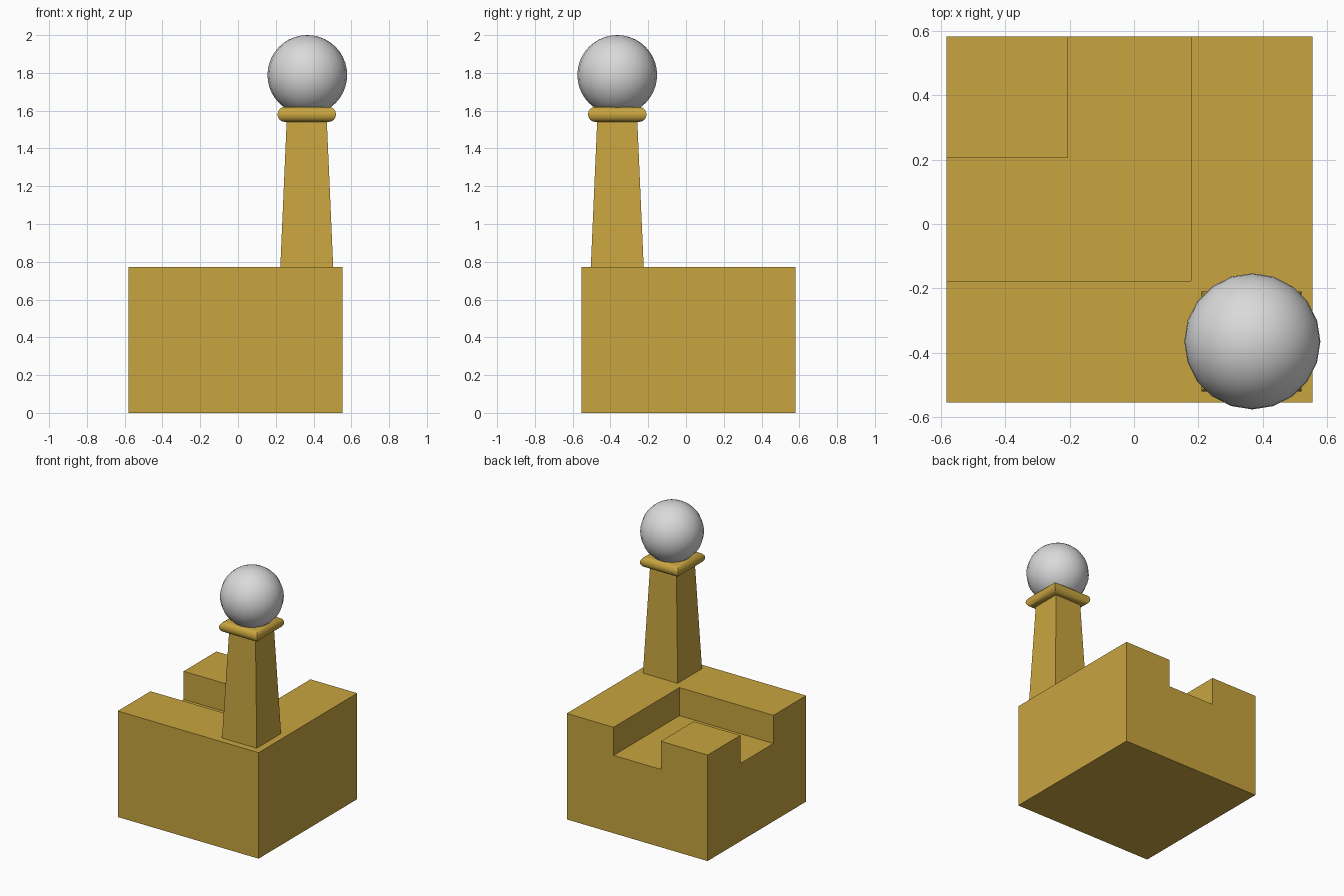
import bpy
import bmesh
import math

cube = bpy.data.objects.get("Cube")
if cube:
    bpy.data.objects.remove(cube, do_unlink=True)


def material(name, rgb):
    mat = bpy.data.materials.new(name)
    mat.use_nodes = True
    mat.diffuse_color = (*rgb, 1)
    mat.node_tree.nodes["Principled BSDF"].inputs["Base Color"].default_value = (*rgb, 1)
    return mat


def finish(bm, name, mat):
    bmesh.ops.recalc_face_normals(bm, faces=bm.faces)
    mesh = bpy.data.meshes.new(name)
    bm.to_mesh(mesh)
    bm.free()
    mesh.materials.append(mat)
    obj = bpy.data.objects.new(name, mesh)
    bpy.context.collection.objects.link(obj)
    return obj


def loft(name, rings, mat):
    """Skin a stack of matching closed outlines and cap both ends."""
    bm = bmesh.new()
    loops = [[bm.verts.new(p) for p in ring] for ring in rings]
    for low, high in zip(loops, loops[1:]):
        for i in range(len(low)):
            j = (i + 1) % len(low)
            bm.faces.new((low[i], low[j], high[j], high[i]))
    bm.faces.new(loops[0])
    bm.faces.new(loops[-1])
    return finish(bm, name, mat)


def prism(name, outline, z0, z1, mat):
    return loft(name, [[(x, y, z) for x, y in outline] for z in (z0, z1)], mat)


def square(half, z):
    return [(PX + sx * half, PY + sy * half, z)
            for sx, sy in ((-1, -1), (1, -1), (1, 1), (-1, 1))]


def smooth(obj, degrees):
    bpy.ops.object.select_all(action="DESELECT")
    obj.select_set(True)
    bpy.context.view_layer.objects.active = obj
    bpy.ops.object.shade_smooth_by_angle(angle=math.radians(degrees))


gold = material("gold", (0.58, 0.376, 0.051))
silver = material("light grey", (0.7, 0.7, 0.7))

LO, HI = -0.581, 0.554      # base extents in x, mirrored in y
IN, OUT = -0.204, 0.177     # channel walls
TOP, FLOOR = 0.772, 0.567
PX, PY = 0.364, -0.364      # pillar axis
FAR = -1.0

# Base block with an L-shaped channel around the back corner
base = prism("base", [(LO, -HI), (HI, -HI), (HI, -LO), (LO, -LO)], 0, TOP, gold)
cutter = prism("channel_cutter",
               [(FAR, -OUT), (OUT, -OUT), (OUT, -FAR), (IN, -FAR), (IN, -IN), (FAR, -IN)],
               FLOOR, 1, gold)
cutter.hide_render = True
cut = base.modifiers.new("channel", "BOOLEAN")
cut.operation = "DIFFERENCE"
cut.solver = "EXACT"
cut.object = cutter
bpy.context.view_layer.objects.active = base
bpy.ops.object.modifier_apply(modifier=cut.name)
bpy.data.objects.remove(cutter, do_unlink=True)

# Tapered square pillar
loft("pillar", [square(0.14, TOP), square(0.106, 1.55)], gold)

# Rounded square collar
STEPS = 8
angles = [math.pi * (i / STEPS - 0.5) for i in range(STEPS + 1)]
collar = loft("collar", [square(0.115 + 0.04 * math.cos(a), 1.58 + 0.04 * math.sin(a))
                         for a in angles], gold)
smooth(collar, 40)

# Ball on top
bm = bmesh.new()
bmesh.ops.create_uvsphere(bm, u_segments=20, v_segments=20, radius=0.211)
ball = finish(bm, "ball", silver)
ball.location = (0.367, -0.364, 1.789)
smooth(ball, 40)
